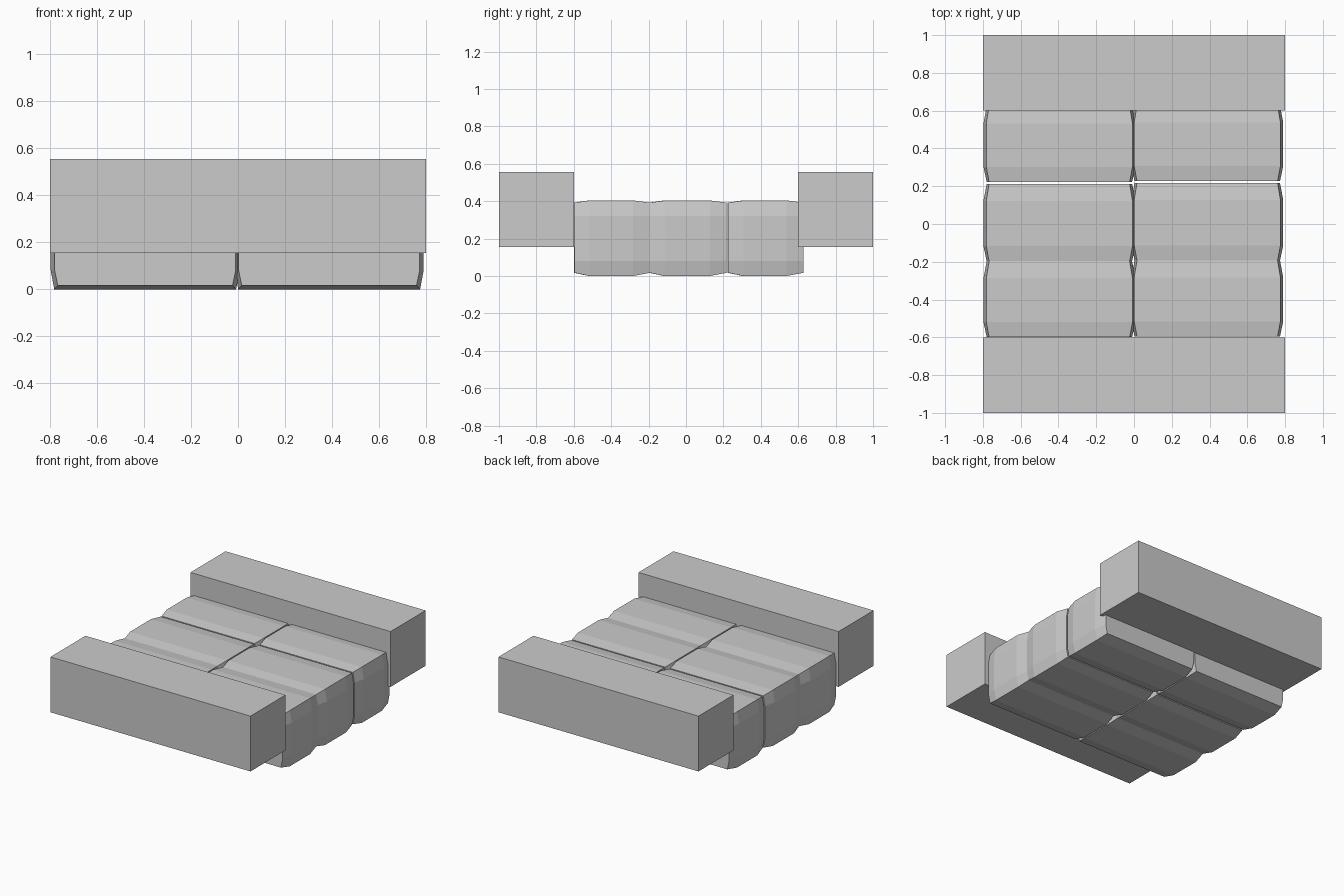
import bpy
import bmesh

if "Cube" in bpy.data.objects:
    bpy.data.objects.remove(bpy.data.objects["Cube"])


def make_object(name, bm):
    bmesh.ops.recalc_face_normals(bm, faces=bm.faces)
    mesh = bpy.data.meshes.new(name)
    bm.to_mesh(mesh)
    bm.free()
    obj = bpy.data.objects.new(name, mesh)
    bpy.context.collection.objects.link(obj)
    return obj


def box(name, center, size):
    bm = bmesh.new()
    bmesh.ops.create_cube(bm, size=1)
    bmesh.ops.scale(bm, vec=size, verts=bm.verts)
    bmesh.ops.translate(bm, vec=center, verts=bm.verts)
    return make_object(name, bm)


def cushion(name, cx, y0, y1):
    """Padded block: octagonal sections lofted along y, flat end faces."""
    bm = bmesh.new()
    half = 0.402
    # y, side inset at mid height, side inset at top/bottom, bottom z, top z
    stations = [(y0, 0.017, 0.030, 0.017, 0.392),
                (y0 + 0.08, 0.0, 0.015, 0.0, 0.404),
                (y1 - 0.09, 0.0, 0.015, 0.0, 0.404),
                (y1, 0.017, 0.030, 0.017, 0.392)]
    rings = []
    for y, mid, end, zb, zt in stations:
        right = [(half - end, zb), (half - mid, 0.08),
                 (half - mid, 0.32), (half - end, zt)]
        ring = right + [(-x, z) for x, z in reversed(right)]
        rings.append([bm.verts.new((cx + x, y, z)) for x, z in ring])
    for a, b in zip(rings, rings[1:]):
        for i in range(8):
            j = (i + 1) % 8
            bm.faces.new((a[i], a[j], b[j], b[i]))
    bm.faces.new(rings[0])
    bm.faces.new(rings[-1])
    return make_object(name, bm)


# Side blocks
box("front_arm", (0, -0.8, 0.355), (1.6, 0.4, 0.4))
box("back_arm", (0, 0.8, 0.355), (1.6, 0.4, 0.4))

# Two columns of three cushions
rows = [(-0.597, -0.195), (-0.195, 0.215), (0.225, 0.625)]
for side, cx, dy in (("left", -0.395, -0.002), ("right", 0.388, 0.002)):
    for n, (y0, y1) in enumerate(rows, 1):
        cushion(f"{side}_cushion_{n}", cx, y0 + dy, y1 + dy)
